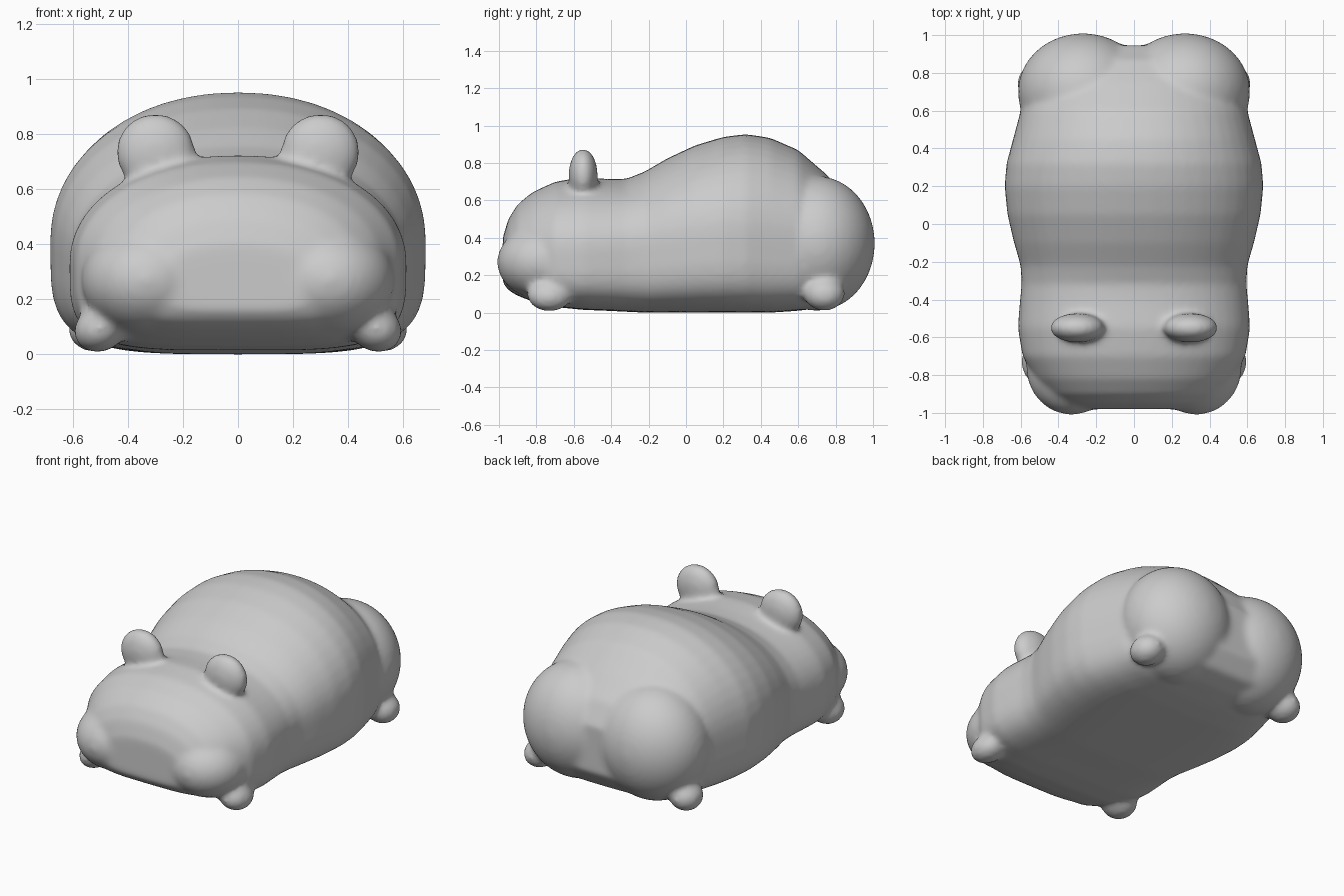
import bpy, bmesh
from math import cos, sin, pi
from mathutils import Matrix

cube = bpy.data.objects.get("Cube")
if cube:
    bpy.data.objects.remove(cube, do_unlink=True)

clay = bpy.data.materials.new("grey clay")
clay.use_nodes = True
clay.diffuse_color = (0.6, 0.6, 0.6, 1)
clay.node_tree.nodes["Principled BSDF"].inputs["Base Color"].default_value = (0.6, 0.6, 0.6, 1)

bm = bmesh.new()


def power(v, e):
    return (1 if v >= 0 else -1) * abs(v) ** e


def ring(y, half, top, bottom, widest, n=48):
    """Dome above the widest height, squarer belly below it."""
    pts = []
    for i in range(n):
        c, s = cos(2 * pi * i / n), sin(2 * pi * i / n)
        e = 0.95 if s > 0 else 0.5
        rise = top - widest if s > 0 else widest - bottom
        pts.append(bm.verts.new((half * power(c, e), y, widest + rise * power(s, e))))
    return pts


def loft(stations):
    rings = [ring(*s) for s in stations]
    for a, b in zip(rings, rings[1:]):
        for i in range(len(a)):
            j = (i + 1) % len(a)
            bm.faces.new((a[i], a[j], b[j], b[i]))
    bm.faces.new(rings[0][::-1])
    bm.faces.new(rings[-1])


def blob(centre, radii, turn=0):
    """Matching ellipsoids on the left and right."""
    for side in (1, -1):
        m = (Matrix.Translation((centre[0] * side, centre[1], centre[2]))
             @ Matrix.Rotation(turn * side, 4, 'Y') @ Matrix.Diagonal((*radii, 1)))
        bmesh.ops.create_uvsphere(bm, u_segments=40, v_segments=24, radius=1, matrix=m)


# Head and trunk: y, half width, top, bottom, widest height
loft([
    (-0.98, 0.28, 0.40, 0.16, 0.28),
    (-0.95, 0.38, 0.50, 0.12, 0.29),
    (-0.90, 0.45, 0.58, 0.09, 0.31),
    (-0.82, 0.52, 0.645, 0.06, 0.32),
    (-0.70, 0.59, 0.70, 0.03, 0.33),
    (-0.55, 0.615, 0.725, 0.015, 0.33),
    (-0.42, 0.605, 0.715, 0.01, 0.34),
    (-0.32, 0.595, 0.715, 0.005, 0.35),
    (-0.22, 0.60, 0.755, 0.0, 0.36),
    (-0.10, 0.635, 0.825, 0.0, 0.38),
    (0.05, 0.67, 0.895, 0.0, 0.40),
    (0.20, 0.685, 0.94, 0.0, 0.41),
    (0.32, 0.675, 0.955, 0.0, 0.41),
    (0.45, 0.64, 0.935, 0.0, 0.40),
    (0.60, 0.60, 0.87, 0.01, 0.39),
    (0.75, 0.53, 0.74, 0.03, 0.38),
    (0.87, 0.42, 0.62, 0.07, 0.37),
    (0.945, 0.25, 0.48, 0.18, 0.35),
])

# Cheeks, haunches, ears, front feet, back feet
blob((0.33, -0.76, 0.27), (0.24, 0.25, 0.20))
blob((0.27, 0.70, 0.37), (0.345, 0.31, 0.36))
blob((0.30, -0.55, 0.735), (0.145, 0.078, 0.142))
blob((0.50, -0.73, 0.095), (0.10, 0.12, 0.085), 0.5)
blob((0.52, 0.74, 0.10), (0.10, 0.11, 0.09), 0.3)

bmesh.ops.recalc_face_normals(bm, faces=bm.faces)
mesh = bpy.data.meshes.new("body")
bm.to_mesh(mesh)
bm.free()
mesh.materials.append(clay)
body = bpy.data.objects.new("body", mesh)
bpy.context.collection.objects.link(body)

# Fuse all parts into one soft skin
fuse = body.modifiers.new("fuse", 'REMESH')
fuse.mode = 'VOXEL'
fuse.voxel_size = 0.016
fuse.use_smooth_shade = True
soften = body.modifiers.new("soften", 'SMOOTH')
soften.factor = 0.5
soften.iterations = 14
